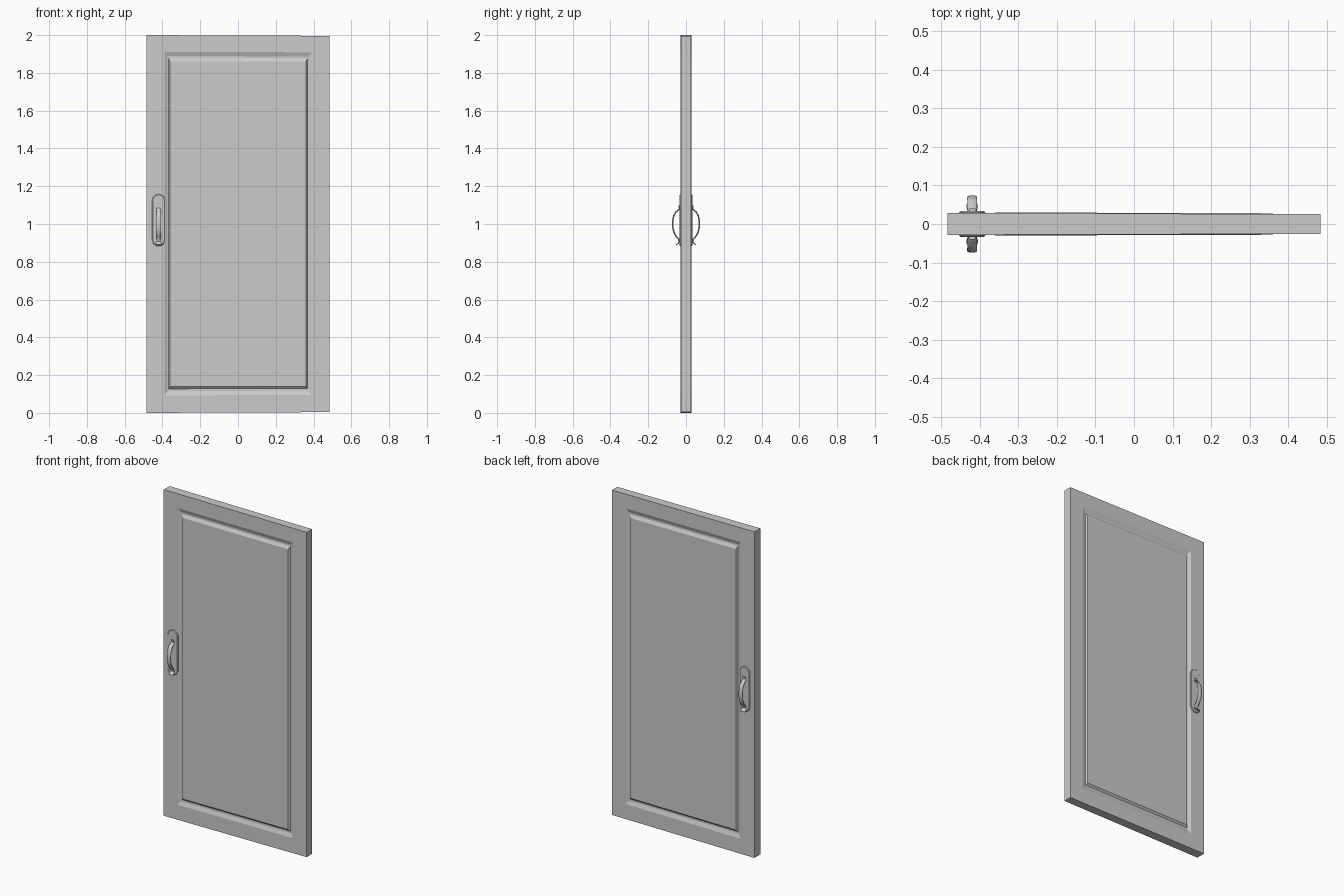
import bpy, bmesh, math
from mathutils import Vector

if "Cube" in bpy.data.objects:
    bpy.data.objects.remove(bpy.data.objects["Cube"])

HX = -0.42  # handle centre line


def make_object(name, bm, smooth=False):
    bmesh.ops.recalc_face_normals(bm, faces=bm.faces)
    mesh = bpy.data.meshes.new(name)
    bm.to_mesh(mesh)
    bm.free()
    ob = bpy.data.objects.new(name, mesh)
    bpy.context.collection.objects.link(ob)
    if smooth:
        bpy.ops.object.select_all(action='DESELECT')
        ob.select_set(True)
        bpy.context.view_layer.objects.active = ob
        bpy.ops.object.shade_smooth_by_angle(angle=math.radians(40))
    return ob


def bridge(bm, a, b):
    n = len(a)
    for i in range(n):
        j = (i + 1) % n
        bm.faces.new((a[i], a[j], b[j], b[i]))


# Door slab: nested rectangles (half width, bottom, top, depth) on both faces
LOOPS = [(0.484, 0.0, 2.0, 0.0275), (0.390, 0.092, 1.912, 0.0275),
         (0.374, 0.115, 1.890, 0.019), (0.368, 0.127, 1.880, 0.019),
         (0.360, 0.138, 1.862, 0.0295)]
bm = bmesh.new()
outer = []
for side in (-1, 1):
    rings = []
    for w, z0, z1, d in LOOPS:
        ring = []
        for x, z in ((-w, z0), (w, z0), (w, z1), (-w, z1)):
            # the slab narrows slightly toward the hinge edge
            t = (x + 0.484) / 0.968
            ring.append(bm.verts.new((x, side * d * (1.03 - 0.1 * t),
                                      1 + (z - 1) * (1 - 0.004 * t))))
        rings.append(ring)
    for a, b in zip(rings, rings[1:]):
        bridge(bm, a, b)
    bm.faces.new(rings[-1])
    outer.append(rings[0])
bridge(bm, *outer)
make_object("door_panel", bm)


# Stadium-shaped backing plate with a bevelled rim
def stadium(bm, r, z0, z1, y):
    pts = []
    for k in range(26):
        a = math.pi * (k if k < 13 else k - 1) / 12
        zc = z1 - r if k < 13 else z0 + r
        pts.append(bm.verts.new((HX + r * math.cos(a), y, zc + r * math.sin(a))))
    return pts


def plate(side):
    bm = bmesh.new()
    rings = [stadium(bm, 0.034 - i, 0.882 + i, 1.158 - i, side * y)
             for i, y in ((0, 0.024), (0, 0.030), (0.004, 0.0335))]
    for a, b in zip(rings, rings[1:]):
        bridge(bm, a, b)
    bm.faces.new(rings[0])
    bm.faces.new(rings[-1])
    return make_object("handle_plate", bm, True)


# Bowed pull with a flared lower tip: (depth, height, half width, half thickness)
PATH = [(0.031, 1.085, 0.011, 0.003), (0.040, 1.074, 0.012, 0.004),
        (0.055, 1.062, 0.012, 0.004), (0.065, 1.043, 0.013, 0.004),
        (0.070, 1.015, 0.013, 0.004), (0.070, 0.985, 0.013, 0.004),
        (0.064, 0.957, 0.013, 0.004), (0.052, 0.935, 0.012, 0.004),
        (0.039, 0.920, 0.012, 0.004), (0.036, 0.907, 0.013, 0.003),
        (0.043, 0.896, 0.015, 0.003), (0.053, 0.890, 0.014, 0.002)]


def pull(side):
    bm = bmesh.new()
    rings = []
    for i, (y, z, w, t) in enumerate(PATH):
        p, q = PATH[max(i - 1, 0)], PATH[min(i + 1, len(PATH) - 1)]
        d = Vector((q[0] - p[0], q[1] - p[1])).normalized()
        ny, nz = -d.y, d.x  # outward normal of the strap
        section = [(-1, 0.2), (-0.6, 1), (0.6, 1), (1, 0.2), (0.9, -1), (-0.9, -1)]
        rings.append([bm.verts.new((HX + w * u, side * (y + ny * t * v), z + nz * t * v))
                      for u, v in section])
    for a, b in zip(rings, rings[1:]):
        bridge(bm, a, b)
    bm.faces.new(rings[0])
    bm.faces.new(rings[-1])
    return make_object("pull_handle", bm, True)


# Small thumb button above the pull
def button(side):
    bm = bmesh.new()
    bmesh.ops.create_cube(bm, size=1)
    for v in bm.verts:
        v.co = (HX + v.co.x * 0.016, side * 0.035 + v.co.y * 0.01, 1.092 + v.co.z * 0.014)
    return make_object("thumb_button", bm)


for side in (-1, 1):
    plate(side)
    pull(side)
    button(side)
